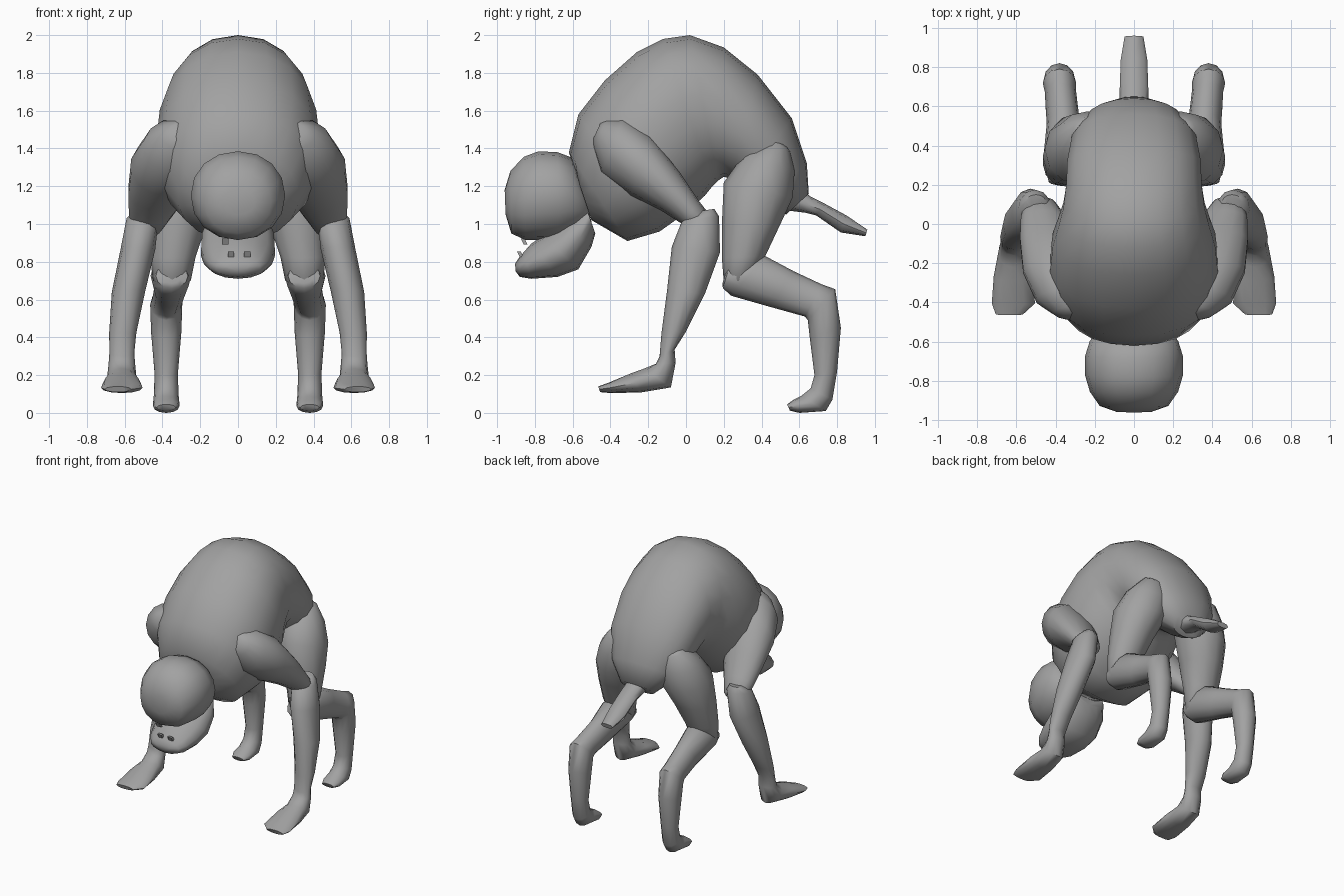
import bpy, bmesh, math
from mathutils import Vector

grey = bpy.data.materials.new("warm_grey")
grey.diffuse_color = (0.36, 0.36, 0.36, 1)


def finish(name, bm):
    bmesh.ops.recalc_face_normals(bm, faces=bm.faces)
    me = bpy.data.meshes.new(name)
    bm.to_mesh(me)
    bm.free()
    ob = bpy.data.objects.new(name, me)
    bpy.context.collection.objects.link(ob)
    me.materials.append(grey)
    bpy.ops.object.select_all(action='DESELECT')
    ob.select_set(True)
    bpy.context.view_layer.objects.active = ob
    bpy.ops.object.shade_smooth_by_angle(angle=math.radians(55))
    return ob


def loft(name, rings, sides=12, mirror=1, round_start=0, round_end=0, power=1):
    """Each ring: two opposite side-profile points (y, z), centre x, half width."""
    bm = bmesh.new()
    loops = []

    def add(mid, up, w):
        loop = []
        for i in range(sides):
            a = 2 * math.pi * i / sides
            c, s = (math.copysign(abs(t) ** power, t) for t in (math.cos(a), math.sin(a)))
            loop.append(bm.verts.new(mid + up * c + Vector((w * s, 0, 0))))
        loops.append(loop)

    data = []
    for ya, za, yb, zb, xc, w in rings:
        mid = Vector((xc * mirror, (ya + yb) / 2, (za + zb) / 2))
        data.append((mid, Vector((0, (ya - yb) / 2, (za - zb) / 2)), w))
    # Domed ends: a smaller ring pushed outward
    if round_start:
        d = (data[0][0] - data[1][0]).normalized()
        data.insert(0, (data[0][0] + d * round_start, data[0][1] * .6, data[0][2] * .6))
    if round_end:
        d = (data[-1][0] - data[-2][0]).normalized()
        data.append((data[-1][0] + d * round_end, data[-1][1] * .6, data[-1][2] * .6))
    for ring in data:
        add(*ring)
    for r, s in zip(loops, loops[1:]):
        for i in range(sides):
            j = (i + 1) % sides
            bm.faces.new((r[i], r[j], s[j], s[i]))
    bm.faces.new(loops[0])
    bm.faces.new(loops[-1])
    return finish(name, bm)


# Arched torso, chest to rump
loft("torso", [
    (-0.58, 1.26, -0.50, 1.02, 0, .19),
    (-0.62, 1.38, -0.31, 0.91, 0, .32),
    (-0.57, 1.58, -0.14, 0.96, 0, .41),
    (-0.43, 1.76, 0.0, 1.06, 0, .435),
    (-0.26, 1.91, 0.10, 1.15, 0, .42),
    (-0.12, 1.98, 0.14, 1.20, 0, .39),
    (0.02, 2.0, 0.17, 1.23, 0, .365),
    (0.20, 1.935, 0.20, 1.25, 0, .35),
    (0.38, 1.79, 0.24, 1.24, 0, .345),
    (0.56, 1.56, 0.30, 1.20, 0, .32),
    (0.64, 1.32, 0.40, 1.12, 0, .25),
    (0.65, 1.16, 0.53, 1.05, 0, .13)], 18, power=.93)

# Rounded skull and protruding jaw
loft("skull", [
    (-0.96, 1.18, -0.955, 1.05, 0, .09),
    (-0.93, 1.28, -0.925, 0.95, 0, .175),
    (-0.86, 1.355, -0.85, 0.915, 0, .225),
    (-0.78, 1.385, -0.76, 0.915, 0, .25),
    (-0.68, 1.38, -0.67, 0.92, 0, .25),
    (-0.60, 1.35, -0.59, 0.95, 0, .225),
    (-0.55, 1.21, -0.50, 1.01, 0, .16)], 16, power=.95)
loft("jaw", [
    (-0.54, 1.12, -0.48, 0.95, 0, .15),
    (-0.66, 1.0, -0.50, 0.88, 0, .195),
    (-0.76, 0.935, -0.57, 0.76, 0, .2),
    (-0.82, 0.895, -0.68, 0.72, 0, .185),
    (-0.86, 0.85, -0.82, 0.71, 0, .155),
    (-0.885, 0.82, -0.88, 0.72, 0, .12),
    (-0.905, 0.79, -0.902, 0.75, 0, .06)], 14)

# Small teeth
for name, x, y, z in (("lower_tooth", -.037, -.878, .84), ("lower_tooth", .048, -.878, .84),
                      ("upper_tooth", -.067, -.857, .907)):
    bm = bmesh.new()
    bmesh.ops.create_cube(bm, size=1)
    for v in bm.verts:
        v.co = Vector((x + v.co.x * .034, y + v.co.y * .02 - v.co.z * .015, z + v.co.z * .03))
    finish(name, bm)

# Short tail
loft("tail", [
    (0.60, 1.19, 0.55, 1.07, 0, .07),
    (0.66, 1.145, 0.63, 1.06, 0, .075),
    (0.73, 1.11, 0.69, 1.045, 0, .072),
    (0.85, 1.045, 0.82, 0.955, 0, .068),
    (0.96, 0.97, 0.95, 0.935, 0, .048)], 8, power=.8)

for side, m in (("left", 1), ("right", -1)):
    # Front limbs, with the shoulder merging into the chest
    loft(side + "_upper_arm", [
        (-0.42, 1.55, -0.49, 1.40, .30, .11),
        (-0.33, 1.56, -0.45, 1.27, .325, .175),
        (-0.19, 1.47, -0.29, 1.15, .375, .195),
        (-0.03, 1.27, -0.13, 1.07, .425, .16),
        (0.07, 1.12, -0.02, 1.0, .46, .12),
        (0.14, 1.03, 0.07, 0.93, .48, .08)], 14, m, .025, .02)
    loft(side + "_forearm", [
        (0.08, 1.07, 0.15, 1.08, .50, .05),
        (-0.02, 1.02, 0.175, 1.04, .505, .085),
        (-0.075, 0.88, 0.18, 0.85, .53, .092),
        (-0.10, 0.65, 0.10, 0.63, .58, .088),
        (-0.13, 0.42, 0.0, 0.43, .61, .072),
        (-0.14, 0.30, -0.06, 0.335, .615, .066),
        (-0.16, 0.26, -0.055, 0.265, .615, .07),
        (-0.22, 0.235, -0.08, 0.135, .615, .078),
        (-0.29, 0.21, -0.24, 0.108, .615, .10),
        (-0.41, 0.16, -0.40, 0.105, .615, .11),
        (-0.465, 0.14, -0.455, 0.11, .635, .07)], 12, m)
    # Hind limbs, with the hip merging into the rump
    loft(side + "_thigh", [
        (0.44, 1.45, 0.55, 1.39, .22, .09),
        (0.30, 1.36, 0.575, 1.28, .235, .165),
        (0.20, 1.22, 0.565, 1.14, .275, .18),
        (0.19, 1.0, 0.50, 1.0, .315, .15),
        (0.19, 0.82, 0.42, 0.83, .345, .12),
        (0.20, 0.69, 0.36, 0.71, .35, .10)], 12, m, .01, .03)
    loft(side + "_shin_and_foot", [
        (0.235, 0.79, 0.195, 0.66, .35, .085),
        (0.42, 0.83, 0.24, 0.62, .355, .108),
        (0.57, 0.75, 0.45, 0.56, .36, .085),
        (0.72, 0.68, 0.63, 0.51, .375, .08),
        (0.79, 0.655, 0.645, 0.49, .38, .085),
        (0.82, 0.45, 0.655, 0.40, .38, .08),
        (0.80, 0.22, 0.68, 0.20, .38, .062),
        (0.775, 0.07, 0.66, 0.13, .38, .065),
        (0.74, 0.01, 0.61, 0.09, .38, .07),
        (0.60, 0.0, 0.57, 0.07, .38, .07),
        (0.55, 0.012, 0.535, 0.045, .38, .05)], 12, m, .01)
